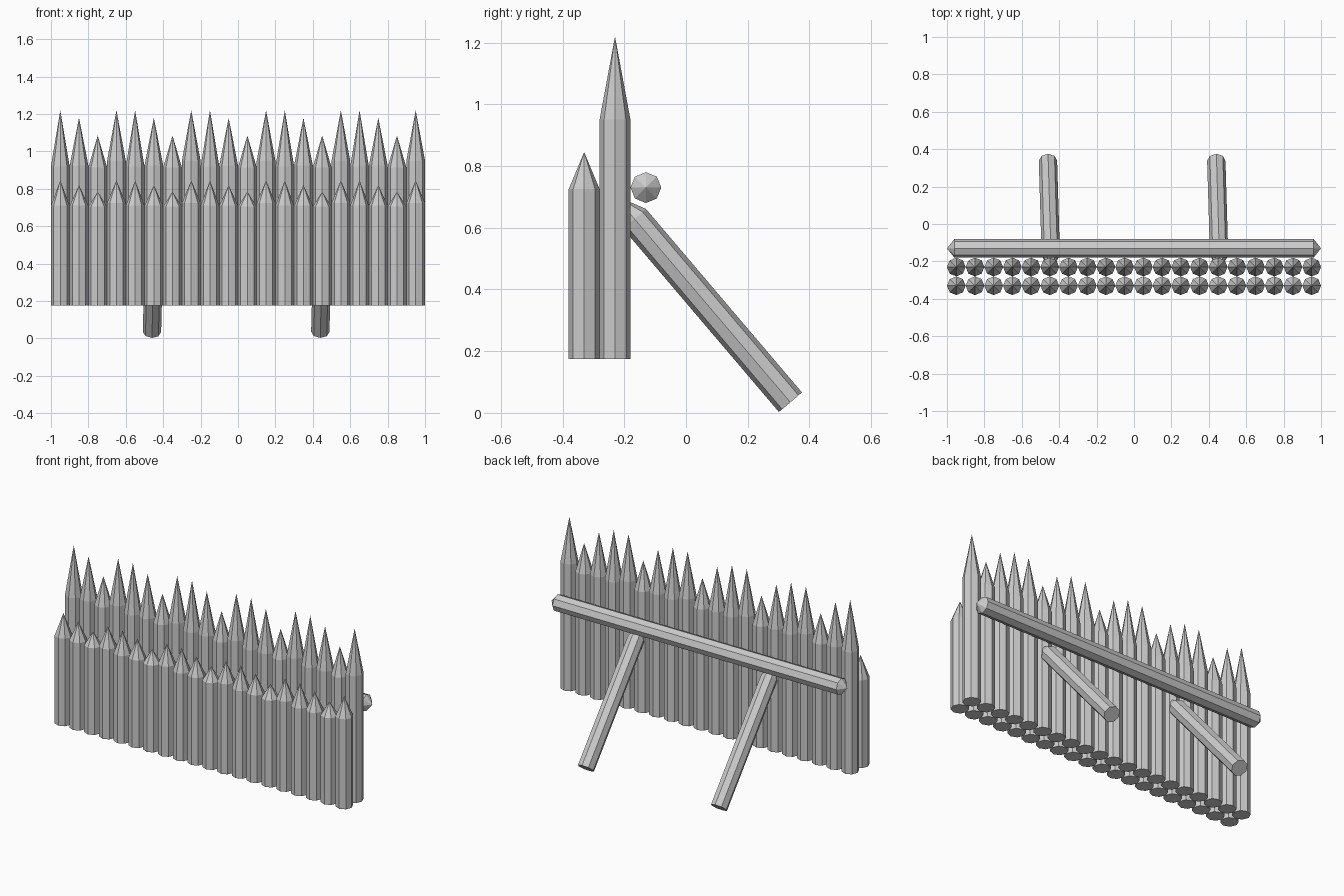
import bpy, bmesh, math
from mathutils import Vector

if "Cube" in bpy.data.objects:
    bpy.data.objects.remove(bpy.data.objects["Cube"])

SIDES = 8
R = 0.05


def log(name, axis, profile, origin=(0, 0, 0)):
    """Eight-sided log: profile = (distance along axis, radius); radius 0 is a point."""
    bm = bmesh.new()
    rot = Vector((0, 0, 1)).rotation_difference(Vector(axis).normalized())
    rings = []
    for d, r in profile:
        n = SIDES if r > 0 else 1
        rings.append([bm.verts.new(rot @ Vector((r * math.cos(2 * math.pi * k / SIDES),
                                                 r * math.sin(2 * math.pi * k / SIDES), d)))
                      for k in range(n)])
    for a, b in zip(rings, rings[1:]):
        for k in range(SIDES):
            j = (k + 1) % SIDES
            if len(a) == 1:
                bm.faces.new((a[0], b[j], b[k]))
            elif len(b) == 1:
                bm.faces.new((a[k], a[j], b[0]))
            else:
                bm.faces.new((a[k], a[j], b[j], b[k]))
    for ring in (rings[0], rings[-1]):
        if len(ring) > 1:
            bm.faces.new(ring)
    bmesh.ops.recalc_face_normals(bm, faces=bm.faces)
    mesh = bpy.data.meshes.new(name)
    bm.to_mesh(mesh)
    bm.free()
    ob = bpy.data.objects.new(name, mesh)
    ob.location = origin
    bpy.context.collection.objects.link(ob)
    return ob


# Two rows of sharpened stakes, heights repeating every four: (shoulder, tip)
BASE = 0.175
rows = {
    "back_stake": (-0.23, [(0.92, 1.22), (0.925, 1.18), (0.915, 1.085), (0.95, 1.22)]),
    "front_stake": (-0.33, [(0.71, 0.845), (0.71, 0.82), (0.705, 0.785), (0.725, 0.845)]),
}
for name, (y, heights) in rows.items():
    for i in range(20):
        shoulder, tip = heights[i % 4]
        log(f"{name}_{i + 1}", (0, 0, 1),
            [(0, R), (shoulder - BASE, R), (tip - BASE, 0)],
            (-0.95 + 0.1 * i, y, BASE))

# Horizontal rail behind the stakes, blunt points at both ends
log("rail", (1, 0, 0), [(-1, 0), (-0.96, R), (0.96, R), (1, 0)], (0, -0.13, 0.73))

# Slanted braces, pointed where they meet the fence
for i, x in enumerate((-0.46, 0.44)):
    foot = Vector((x, 0.338, 0.035))
    top = Vector((x + 0.015, -0.167, 0.629))
    length = (top - foot).length
    log(f"brace_{i + 1}", top - foot, [(0, 0.049), (length, 0.049), (length + 0.1, 0)], foot)
